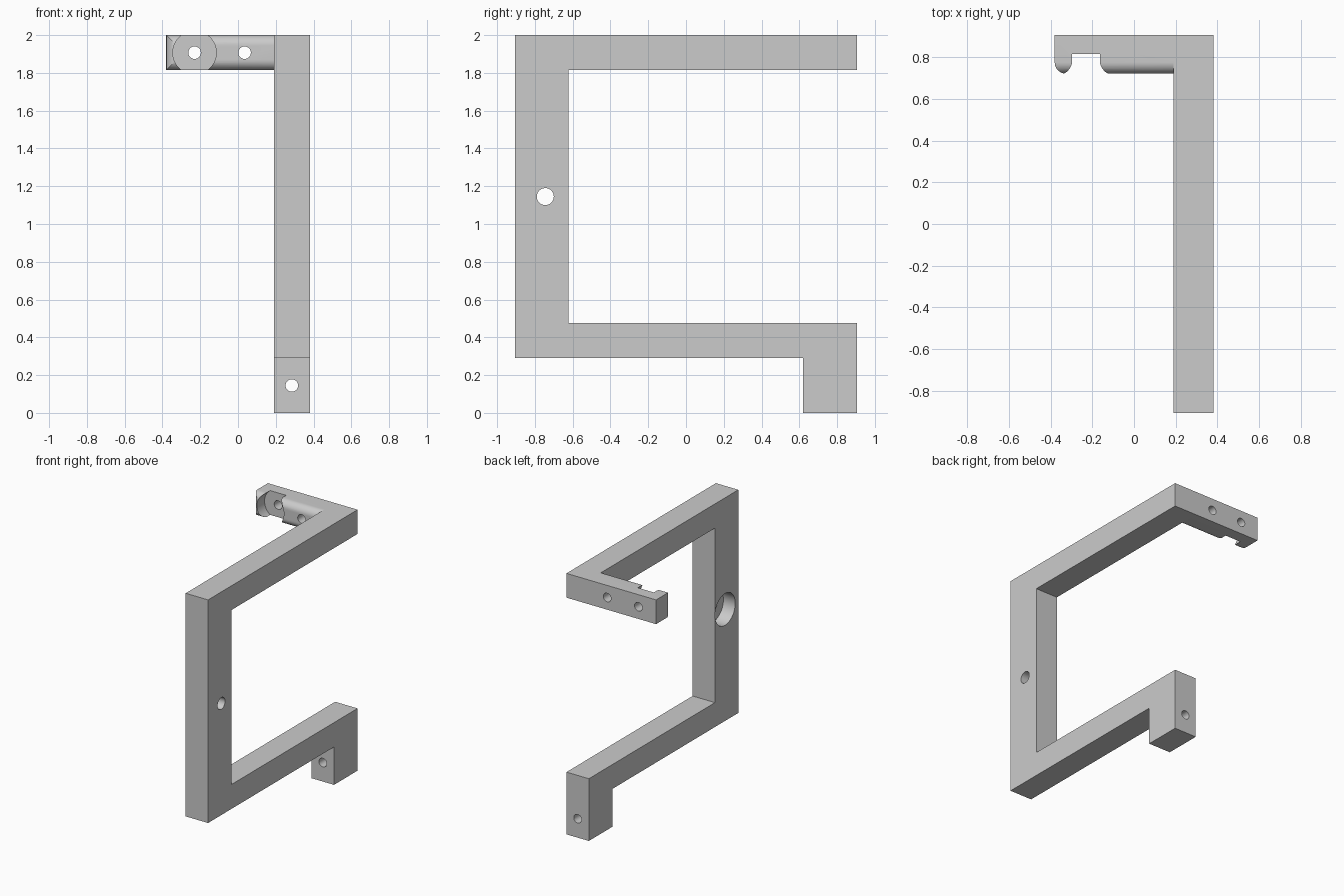
import bpy, bmesh, math
from mathutils import Matrix, Vector

cube = bpy.data.objects.get("Cube")
if cube:
    bpy.data.objects.remove(cube, do_unlink=True)

grey = bpy.data.materials.new("plain grey")
grey.use_nodes = True
grey.diffuse_color = (0.6, 0.6, 0.6, 1)
grey.node_tree.nodes["Principled BSDF"].inputs["Base Color"].default_value = (0.6, 0.6, 0.6, 1)

X0, X1 = 0.19, 0.38      # frame thickness
Y = 0.905                # half depth
ARM_Z = 1.907            # arm centre height
HOLE = 0.033             # screw hole radius


def add_object(name, bm):
    bmesh.ops.recalc_face_normals(bm, faces=bm.faces)
    mesh = bpy.data.meshes.new(name)
    bm.to_mesh(mesh)
    bm.free()
    mesh.materials.append(grey)
    obj = bpy.data.objects.new(name, mesh)
    bpy.context.collection.objects.link(obj)
    return obj


def boolean(target, tool, operation):
    mod = target.modifiers.new(operation.title(), "BOOLEAN")
    mod.operation, mod.solver, mod.object = operation, "EXACT", tool
    bpy.context.view_layer.objects.active = target
    bpy.ops.object.modifier_apply(modifier=mod.name)
    bpy.data.objects.remove(tool, do_unlink=True)


def drill(target, start, end, radius):
    a, b = Vector(start), Vector(end)
    turn = (b - a).to_track_quat("Z", "Y").to_matrix().to_4x4()
    bm = bmesh.new()
    bmesh.ops.create_cone(bm, cap_ends=True, segments=64, radius1=radius, radius2=radius,
                          depth=(b - a).length, matrix=Matrix.Translation((a + b) / 2) @ turn)
    boolean(target, add_object("drill_cutter", bm), "DIFFERENCE")


# Side frame: hooked outline extruded across its thickness
outline = [(-Y, 0.29), (0.62, 0.29), (0.62, 0), (Y, 0), (Y, 0.477), (-0.622, 0.477),
           (-0.622, 1.814), (Y, 1.814), (Y, 2), (-Y, 2)]
bm = bmesh.new()
side = bm.faces.new([bm.verts.new((X0, y, z)) for y, z in outline])
extruded = bmesh.ops.extrude_face_region(bm, geom=[side])["geom"]
bmesh.ops.translate(bm, vec=(X1 - X0, 0, 0),
                    verts=[v for v in extruded if isinstance(v, bmesh.types.BMVert)])
frame = add_object("bracket_frame", bm)

# Cross arm: front edges and free front corner rounded
bm = bmesh.new()
lo, hi = Vector((-X1, 0.72, 1.814)), Vector((0.25, Y, 2))
bmesh.ops.create_cube(bm, size=1, matrix=Matrix.Translation((lo + hi) / 2)
                      @ Matrix.Diagonal((*(hi - lo), 1)))
front = next(f for f in bm.faces if f.normal.y < -0.9)
end = next(f for f in bm.faces if f.normal.x < -0.9)
rounded = [e for e in bm.edges if front in e.link_faces
           and (end in e.link_faces or abs(e.verts[0].co.x - e.verts[1].co.x) > 0.1)]
bmesh.ops.bevel(bm, geom=rounded, offset=0.055, segments=10, profile=0.5, affect="EDGES")
arm = add_object("cross_arm", bm)
drill(arm, (-0.23, 0.6, ARM_Z), (-0.23, 0.814, ARM_Z), 0.115)
for x in (-0.23, 0.035):
    drill(arm, (x, 0.6, ARM_Z), (x, 1, ARM_Z), HOLE)
boolean(frame, arm, "UNION")

# Foot hole, upright hole and its wide recess on the inner side
drill(frame, (0.285, 0.5, 0.145), (0.285, 1, 0.145), HOLE)
drill(frame, (0.1, -0.745, 1.145), (0.5, -0.745, 1.145), 0.045)
drill(frame, (0.1, -0.745, 1.145), (X0 + 0.1, -0.745, 1.145), 0.122)

bpy.ops.object.select_all(action="DESELECT")
frame.select_set(True)
bpy.context.view_layer.objects.active = frame
bpy.ops.object.shade_smooth_by_angle(angle=math.radians(30))
